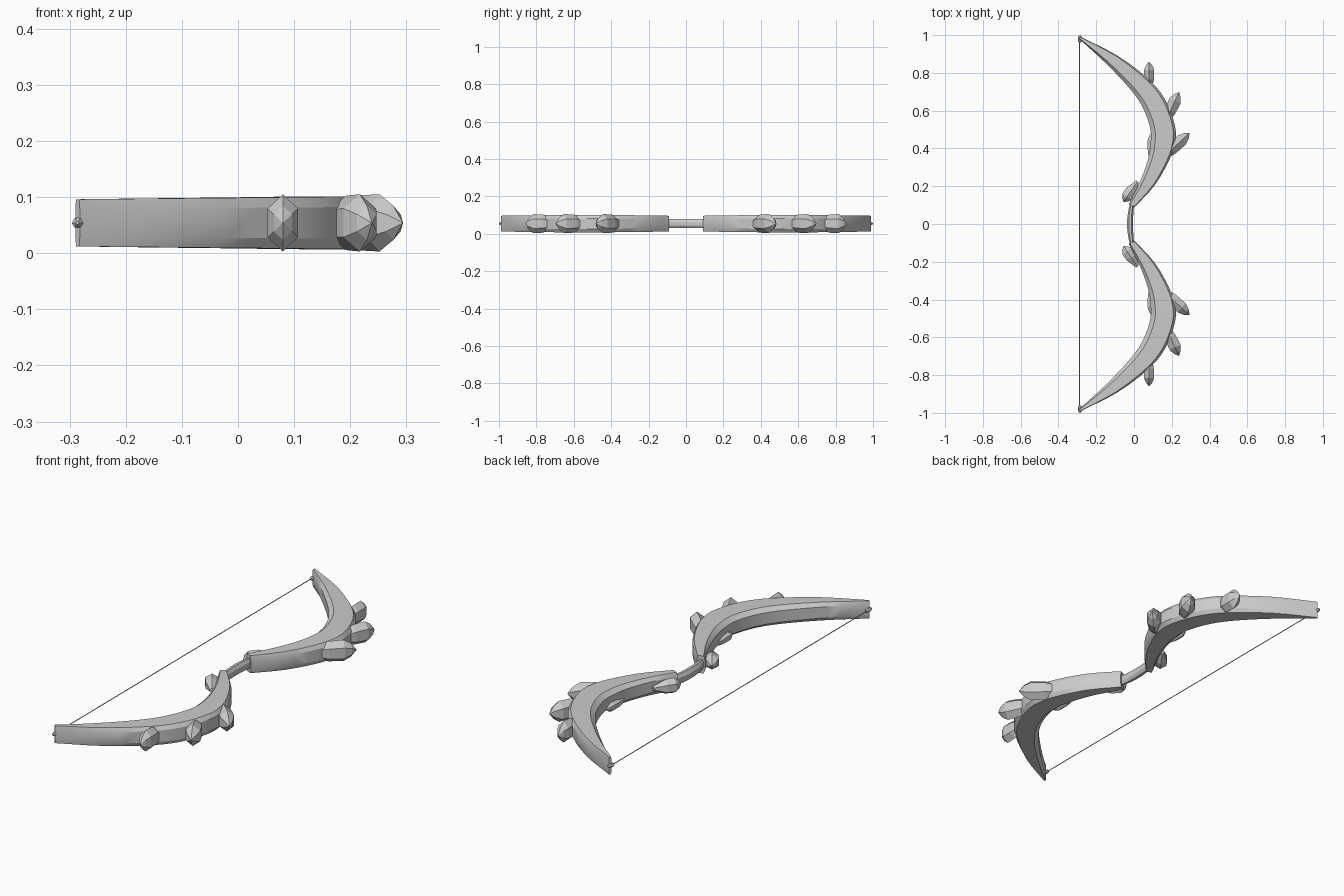
import bpy, math
from mathutils import Vector

if "Cube" in bpy.data.objects:
    bpy.data.objects.remove(bpy.data.objects["Cube"])

MID = 0.054  # height of the bow's centre plane

grey = bpy.data.materials.new("plain_grey")
grey.use_nodes = True
grey.diffuse_color = (0.6, 0.6, 0.6, 1)
grey.node_tree.nodes["Principled BSDF"].inputs["Base Color"].default_value = grey.diffuse_color


def loft(name, rings, mirror=True, smooth=False):
    """Skin a list of equal rings, cap both ends, optionally mirror along y."""
    n = len(rings[0])
    verts = [v for ring in rings for v in ring]
    faces = [list(range(n))[::-1], list(range(len(verts) - n, len(verts)))]
    for r in range(len(rings) - 1):
        for i in range(n):
            j = (i + 1) % n
            faces.append([r * n + i, r * n + j, (r + 1) * n + j, (r + 1) * n + i])
    mesh = bpy.data.meshes.new(name)
    mesh.from_pydata(verts, [], faces)
    mesh.materials.append(grey)
    obj = bpy.data.objects.new(name, mesh)
    bpy.context.collection.objects.link(obj)
    bpy.ops.object.select_all(action="DESELECT")
    obj.select_set(True)
    bpy.context.view_layer.objects.active = obj
    bpy.ops.object.mode_set(mode="EDIT")
    bpy.ops.mesh.select_all(action="SELECT")
    bpy.ops.mesh.normals_make_consistent(inside=False)
    bpy.ops.object.mode_set(mode="OBJECT")
    if smooth:
        bpy.ops.object.shade_smooth_by_angle(angle=math.radians(25))
    if mirror:
        mod = obj.modifiers.new("Mirror", "MIRROR")
        mod.use_axis = (False, True, False)
        mod.use_mirror_merge = False
    return obj


def spline(points, steps=3):
    """Catmull-Rom curve through the points."""
    pts = [Vector(p) for p in points]
    pts = [2 * pts[0] - pts[1]] + pts + [2 * pts[-1] - pts[-2]]
    out = []
    for a, b, c, d in zip(pts, pts[1:], pts[2:], pts[3:]):
        for s in range(steps):
            t = s / steps
            out.append(0.5 * (2 * b + (c - a) * t + (2 * a - 5 * b + 4 * c - d) * t ** 2
                              + (3 * b - a - 3 * c + d) * t ** 3))
    return out + [pts[-2]]


# Curved limb: octagonal section stretched between its outer and inner edges
outer = spline([(-0.282, 0.99), (-0.085, 0.89), (0.085, 0.76), (0.17, 0.65),
                (0.217, 0.52), (0.217, 0.43), (0.185, 0.335), (0.11, 0.206), (0.005, 0.09)])
inner = spline([(-0.29, 0.98), (-0.153, 0.855), (-0.025, 0.72), (0.045, 0.62),
                (0.085, 0.51), (0.088, 0.43), (0.075, 0.345), (0.035, 0.23), (-0.028, 0.105)])
rings = []
for k, (o, i) in enumerate(zip(outer, inner)):
    t = k / (len(outer) - 1)
    h = 0.042 + 0.005 * math.sin(math.pi * t)
    section = [(0, -0.6), (0.18, -1), (0.9, -1), (1, -0.6),
               (1, 0.6), (0.9, 1), (0.18, 1), (0, 0.6)]
    rings.append([(*i.lerp(o, u), MID + h * z) for u, z in section])
loft("limb", rings, smooth=True)


def crystal(name, tail, tip, half_width, half_height, z=MID):
    """Six-sided shard that widens from its tail and ends in a point."""
    a, b = Vector((*tail, z)), Vector((*tip, z))
    side = (b - a).normalized().cross(Vector((0, 0, 1)))
    shard = []
    for t, s in ((0, 0.3), (0.45, 0.95), (0.75, 1), (0.9, 0.6), (1, 0.04)):
        ring = []
        for k in range(6):
            ang = math.pi / 2 + k * math.pi / 3
            ring.append(a.lerp(b, t) + side * math.cos(ang) * half_width * s / 0.866
                        + Vector((0, 0, math.sin(ang) * half_height * s)))
        shard.append(ring)
    loft(name, shard)


# Shards on the outside of each limb, then the smaller ones on the inside
crystal("outer_shard_end", (0.08, 0.69), (0.08, 0.858), 0.027, 0.051)
crystal("outer_shard_middle", (0.155, 0.52), (0.238, 0.697), 0.032, 0.051)
crystal("outer_shard_near", (0.13, 0.33), (0.293, 0.482), 0.032, 0.051)
crystal("grip_shard", (0.018, 0.225), (-0.055, 0.118), 0.03, 0.036)
crystal("inner_shard", (0.085, 0.33), (0.09, 0.48), 0.016, 0.022, 0.03)

# Slightly bowed handle
handle = []
for k in range(9):
    y = -0.112 + 0.028 * k
    x = -0.021 + 0.012 * (y / 0.112) ** 2
    w = 0.017 - 0.005 * (y / 0.112) ** 2
    handle.append([(x + w * math.cos(a), y, MID + 0.026 * math.sin(a))
                   for a in (math.pi / 8 + j * math.pi / 4 for j in range(8))])
loft("handle", handle, mirror=False, smooth=True)

# String and the small knobs that hold it
loft("string", [[(-0.288 + 0.002 * math.cos(j * math.pi / 3), y,
                  MID + 0.002 * math.sin(j * math.pi / 3)) for j in range(6)]
                for y in (-0.98, 0.98)], mirror=False)
knob = []
for y, r in ((0.96, 0.004), (0.968, 0.01), (0.99, 0.01), (1.0, 0.003)):
    knob.append([(-0.286 + r * math.cos(j * math.pi / 3), y,
                  MID + r * math.sin(j * math.pi / 3)) for j in range(6)])
loft("string_knob", knob)
